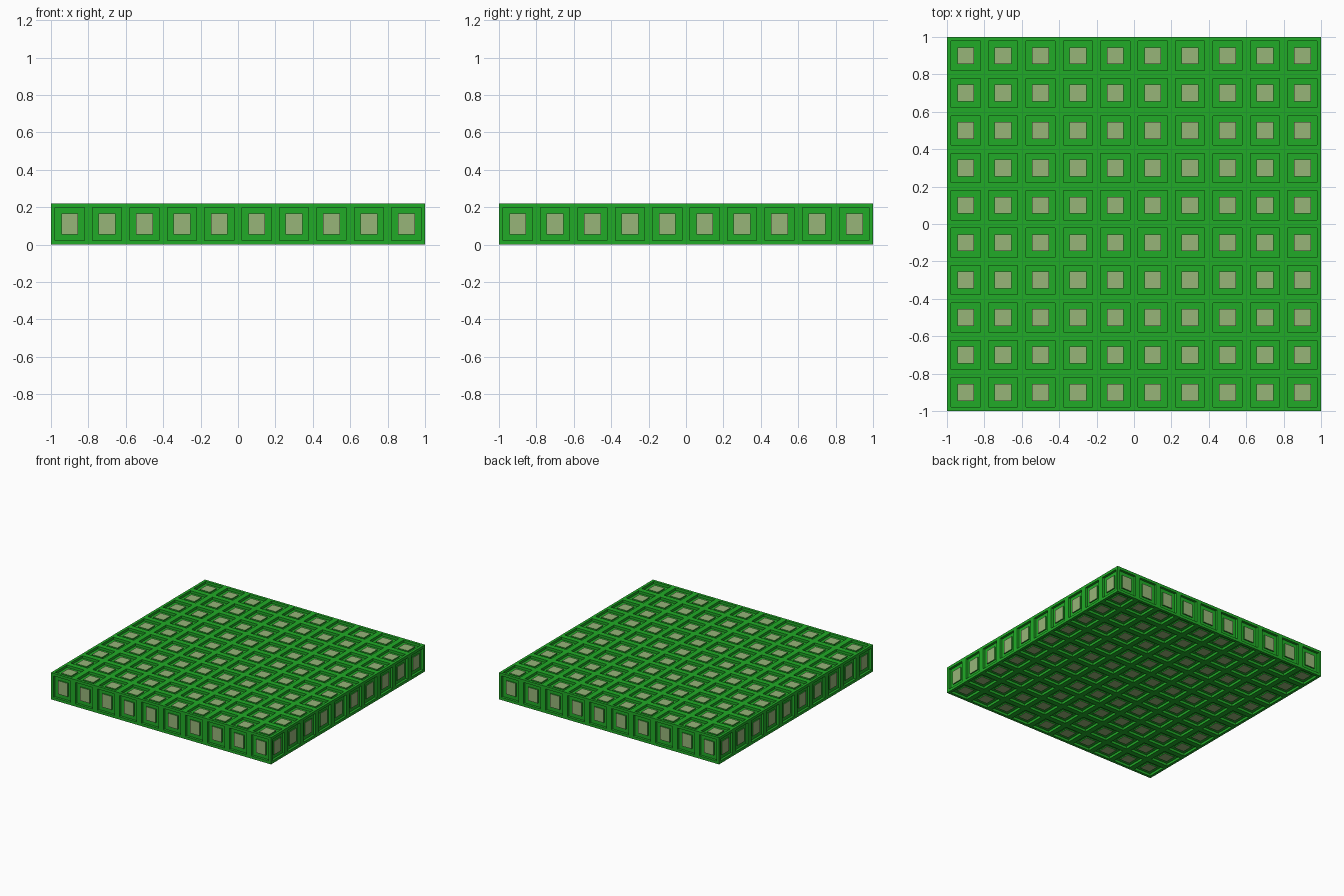
import bpy, bmesh
from mathutils import Vector

if "Cube" in bpy.data.objects:
    bpy.data.objects.remove(bpy.data.objects["Cube"])

N, SIZE, HEIGHT = 10, 2.0, 0.22
FRAME, RING, RECESS, RAISE = 0.022, 0.033, 0.02, 0.01


def material(name, color):
    m = bpy.data.materials.new(name)
    m.diffuse_color = color
    m.use_nodes = True
    m.node_tree.nodes["Principled BSDF"].inputs["Base Color"].default_value = m.diffuse_color
    return m


def grid(bm, origin, u, v, nu, nv):
    # one side of the slab, split into cells
    pts = [[bm.verts.new(origin + u * (i / nu) + v * (j / nv))
            for j in range(nv + 1)] for i in range(nu + 1)]
    for i in range(nu):
        for j in range(nv):
            bm.faces.new((pts[i][j], pts[i + 1][j], pts[i + 1][j + 1], pts[i][j + 1]))


def inset(bm, faces, thickness, depth):
    bmesh.ops.inset_individual(bm, faces=faces, thickness=thickness,
                               depth=depth, use_even_offset=True)


h = SIZE / 2
X, Y, Z = Vector((SIZE, 0, 0)), Vector((0, SIZE, 0)), Vector((0, 0, HEIGHT))
bm = bmesh.new()

# slab of cells: bottom, top and four sides
grid(bm, Vector((-h, -h, HEIGHT)), X, Y, N, N)
grid(bm, Vector((-h, h, 0)), X, -Y, N, N)
grid(bm, Vector((-h, -h, 0)), X, Z, N, 1)
grid(bm, Vector((h, h, 0)), -X, Z, N, 1)
grid(bm, Vector((h, -h, 0)), Y, Z, N, 1)
grid(bm, Vector((-h, h, 0)), -Y, Z, N, 1)
bmesh.ops.remove_doubles(bm, verts=bm.verts, dist=1e-4)
bm.normal_update()

# sunken panel with a raised pane in every cell
cells = list(bm.faces)
inset(bm, cells, FRAME, 0)
inset(bm, cells, 0, -RECESS)
inset(bm, cells, RING, 0)
inset(bm, cells, 0, RAISE)
for f in cells:
    f.material_index = 1

mesh = bpy.data.meshes.new("panelled_slab")
bm.to_mesh(mesh)
bm.free()
mesh.materials.append(material("green_frame", (0.015, 0.41, 0.02, 1)))
mesh.materials.append(material("pale_pane", (0.31, 0.46, 0.19, 1)))
bpy.context.collection.objects.link(bpy.data.objects.new("panelled_slab", mesh))
